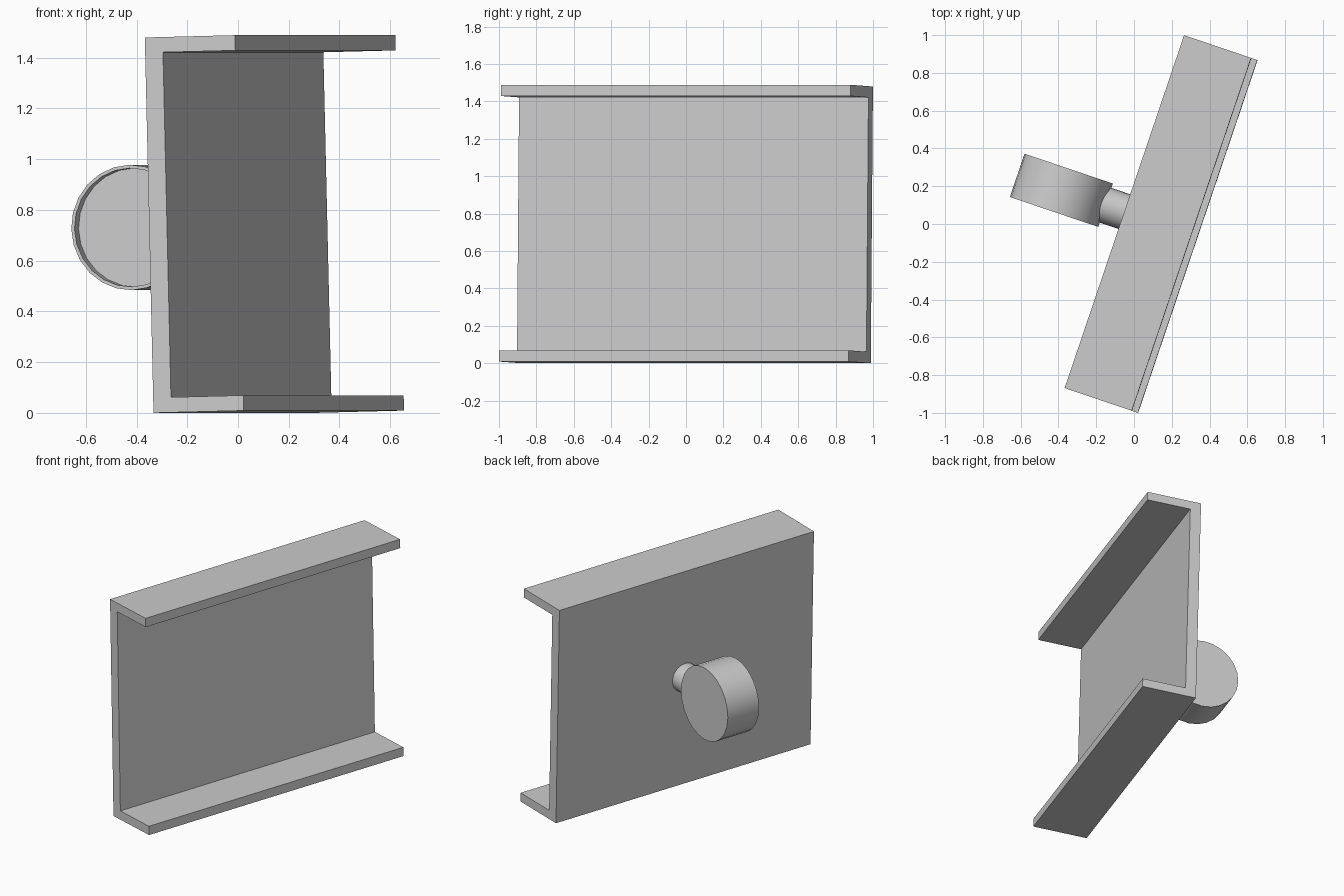
import bpy, bmesh
from math import radians
from mathutils import Matrix, Vector

cube = bpy.data.objects.get("Cube")
if cube:
    bpy.data.objects.remove(cube, do_unlink=True)

# One plain grey for everything
grey = bpy.data.materials.new("plain_grey")
grey.use_nodes = True
COLOR = (0.6, 0.6, 0.6, 1)
grey.diffuse_color = COLOR
grey.node_tree.nodes["Principled BSDF"].inputs["Base Color"].default_value = COLOR

# Channel frame: x across the flanges, y along the length, z up the web
LENGTH, HEIGHT, DEPTH = 1.972, 1.48, 0.375
WEB, FLANGE = 0.074, 0.06
FRAME = (Matrix.Translation((-0.333, -0.88, 0))
         @ Matrix.Rotation(radians(-18.7), 4, 'Z')
         @ Matrix.Rotation(radians(-1.4), 4, 'Y'))
MID_Y, MID_Z = LENGTH / 2, HEIGHT / 2


def finish(name, bm, smooth=False):
    bmesh.ops.recalc_face_normals(bm, faces=bm.faces[:])
    mesh = bpy.data.meshes.new(name)
    bm.to_mesh(mesh)
    bm.free()
    mesh.materials.append(grey)
    obj = bpy.data.objects.new(name, mesh)
    obj.matrix_world = FRAME
    bpy.context.collection.objects.link(obj)
    if smooth:
        bpy.ops.object.select_all(action='DESELECT')
        obj.select_set(True)
        bpy.context.view_layer.objects.active = obj
        bpy.ops.object.shade_smooth_by_angle(angle=radians(35))
    return obj


def cylinder(radius, length, center, axis, sides=24):
    bm = bmesh.new()
    bmesh.ops.create_cone(
        bm, cap_ends=True, segments=sides, radius1=radius, radius2=radius, depth=length,
        matrix=Matrix.Translation(center) @ Matrix.Rotation(radians(90), 4, axis))
    return bm


# Channel: C profile extruded along its length
bm = bmesh.new()
profile = [(0, 0), (DEPTH, 0), (DEPTH, FLANGE), (WEB, FLANGE),
           (WEB, HEIGHT - FLANGE), (DEPTH, HEIGHT - FLANGE), (DEPTH, HEIGHT), (0, HEIGHT)]
face = bm.faces.new([bm.verts.new((x, 0, z)) for x, z in profile])
ext = bmesh.ops.extrude_face_region(bm, geom=[face])
bmesh.ops.translate(bm, vec=(0, LENGTH, 0),
                    verts=[v for v in ext["geom"] if isinstance(v, bmesh.types.BMVert)])
finish("channel_plate", bm)

# Stem between the plate and the knob
finish("stem", cylinder(0.097, 0.18, (-0.07, MID_Y, MID_Z), 'Y'), smooth=True)

# Knob: disc with a shallow recess in its front face
bm = cylinder(0.247, 0.242, (-0.37, MID_Y, MID_Z), 'X')
bm.normal_update()
front = min(bm.faces, key=lambda f: f.calc_center_median().y)
bmesh.ops.inset_region(bm, faces=[front], thickness=0.013, use_even_offset=True)
floor = bmesh.ops.extrude_discrete_faces(bm, faces=[front])["faces"][0]
bmesh.ops.translate(bm, vec=(0, 0.05, 0), verts=floor.verts[:])
finish("knob", bm, smooth=True)
